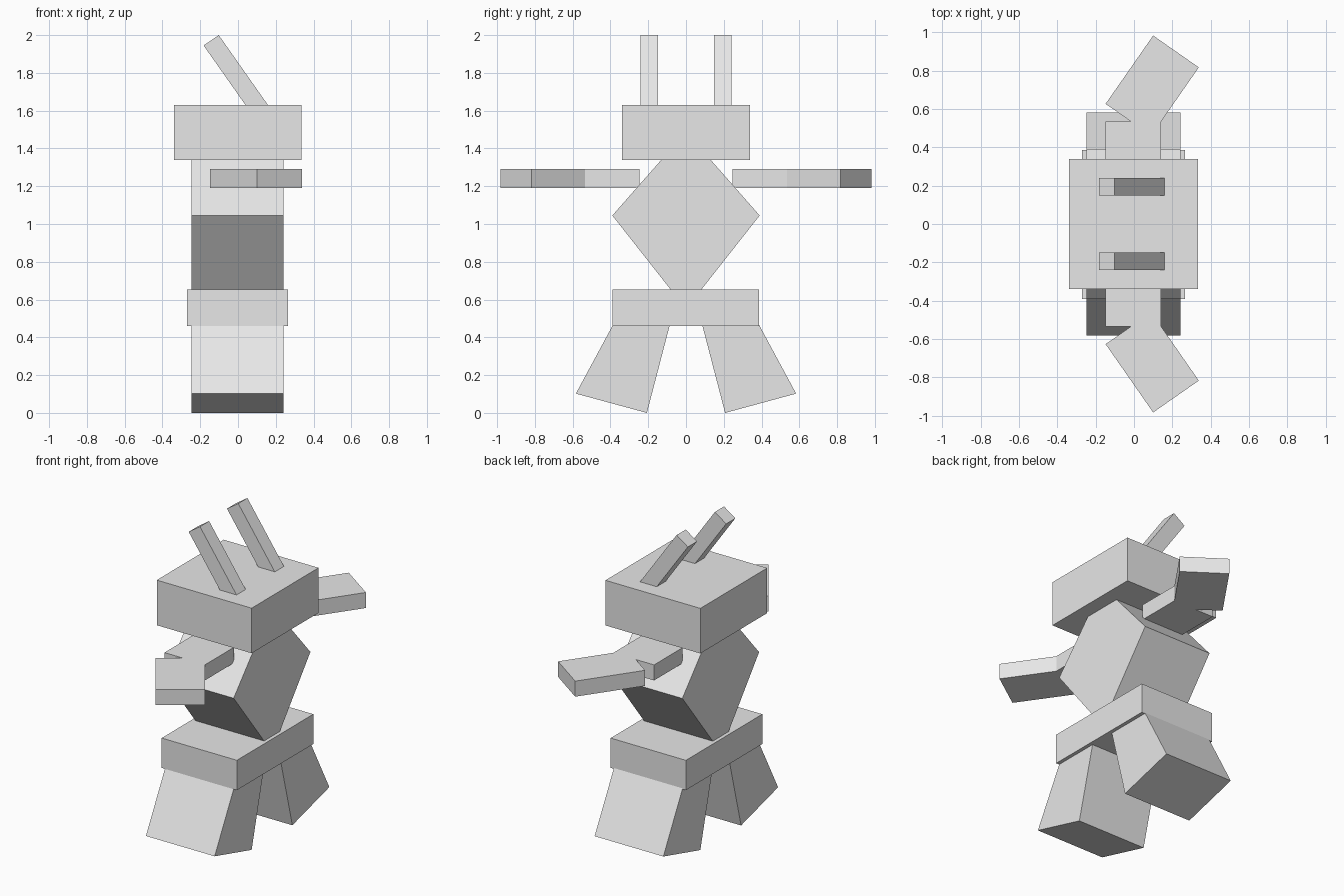
import bpy
import bmesh
from mathutils import Vector

cube = bpy.data.objects.get("Cube")
if cube:
    bpy.data.objects.remove(cube, do_unlink=True)

grey = bpy.data.materials.new("plain grey")
grey.use_nodes = True
grey.diffuse_color = (0.8, 0.8, 0.8, 1)
grey.node_tree.nodes["Principled BSDF"].inputs["Base Color"].default_value = (0.8, 0.8, 0.8, 1)


def prism(name, profile, axis, low, high, side=1):
    """Extrude a flat profile along an axis; side=-1 mirrors it in y."""
    def place(a, b, c):
        p = {"x": (c, a, b), "y": (a, c, b), "z": (a, b, c)}[axis]
        return Vector((p[0], p[1] * side, p[2]))

    bm = bmesh.new()
    base = bm.faces.new([bm.verts.new(place(a, b, low)) for a, b in profile])
    new = bmesh.ops.extrude_face_region(bm, geom=[base])["geom"]
    top = [v for v in new if isinstance(v, bmesh.types.BMVert)]
    bmesh.ops.translate(bm, verts=top, vec=place(0, 0, high) - place(0, 0, low))
    bmesh.ops.recalc_face_normals(bm, faces=bm.faces)
    mesh = bpy.data.meshes.new(name)
    bm.to_mesh(mesh)
    bm.free()
    mesh.materials.append(grey)
    obj = bpy.data.objects.new(name, mesh)
    bpy.context.collection.objects.link(obj)
    return obj


def rect(x0, x1, y0, y1):
    return [(x0, y0), (x1, y0), (x1, y1), (x0, y1)]


# Central blocks
prism("head", rect(-0.34, 0.335, -0.34, 0.34), "z", 1.34, 1.63)
prism("torso", [(0, 0.55), (0.39, 1.045), (0, 1.488), (-0.39, 1.045)], "x", -0.247, 0.242)
prism("pelvis", rect(-0.27, 0.265, -0.39, 0.387), "z", 0.46, 0.652)

# Paired limbs and antennae, mirrored in y
for label, side in (("back", 1), ("front", -1)):
    leg = [(0.207, 0), (0.583, 0.102), (0.39, 0.46), (0.36, 0.515), (0.073, 0.515)]
    prism(label + "_leg", leg, "x", -0.247, 0.242, side)

    prism(label + "_upper_arm", rect(-0.148, 0.142, 0.245, 0.536), "z", 1.19, 1.29, side)
    forearm = [(-0.148, 0.627), (0.1, 0.983), (0.338, 0.817), (0.09, 0.461)]
    prism(label + "_forearm", forearm, "z", 1.19, 1.29, side)

    antenna = [(-0.102, 2), (-0.182, 1.945), (0.098, 1.547), (0.178, 1.602)]
    prism(label + "_antenna", antenna, "y", 0.148, 0.241, side)
